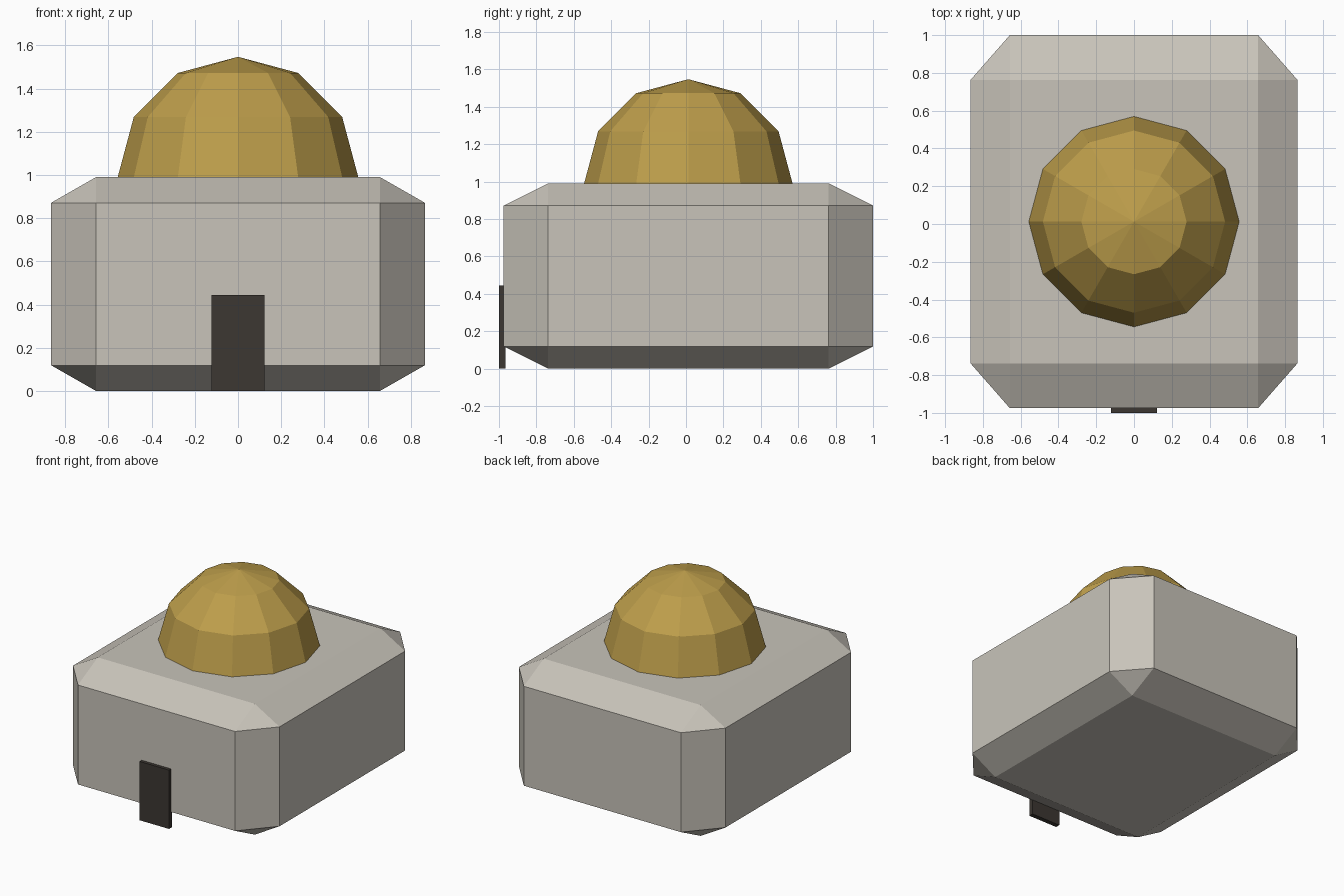
import bpy, bmesh
from mathutils import Matrix

if "Cube" in bpy.data.objects:
    bpy.data.objects.remove(bpy.data.objects["Cube"])

CY = 0.0125  # centre of the building in y


def material(name, rgb):
    m = bpy.data.materials.new(name)
    m.diffuse_color = (*rgb, 1)
    m.use_nodes = True
    m.node_tree.nodes["Principled BSDF"].inputs["Base Color"].default_value = m.diffuse_color
    return m


def add_part(name, bm, mat):
    bmesh.ops.recalc_face_normals(bm, faces=bm.faces[:])
    mesh = bpy.data.meshes.new(name)
    bm.to_mesh(mesh)
    bm.free()
    mesh.materials.append(mat)
    obj = bpy.data.objects.new(name, mesh)
    bpy.context.collection.objects.link(obj)
    return obj


def box(name, size, centre, mat, chamfer=0):
    # the chamfer is cut on a unit cube, so it stretches with the size
    bm = bmesh.new()
    bmesh.ops.create_cube(bm, size=1)
    if chamfer:
        bmesh.ops.bevel(bm, geom=bm.edges[:], offset=chamfer, segments=1,
                        affect='EDGES', profile=0.5)
    bmesh.ops.scale(bm, vec=size, verts=bm.verts[:])
    bmesh.ops.translate(bm, vec=centre, verts=bm.verts[:])
    return add_part(name, bm, mat)


stone = material("stone", (0.58, 0.55, 0.49))
gold = material("gold", (0.51, 0.34, 0.07))
dark = material("dark_wood", (0.045, 0.038, 0.032))

# Chamfered main block
box("main_block", (1.73, 1.975, 0.99), (0, CY, 0.495), stone, chamfer=0.12)

# Low-poly dome: upper half of a 12-sided sphere
bm = bmesh.new()
bmesh.ops.create_uvsphere(bm, u_segments=12, v_segments=6, radius=0.557,
                          matrix=Matrix.Translation((0, CY, 0.99)))
bmesh.ops.delete(bm, geom=[v for v in bm.verts if v.co.z < 0.98], context='VERTS')
add_part("dome", bm, gold)

# Door slab on the front
box("door", (0.246, 0.035, 0.445), (0, -0.9825, 0.2225), dark)
